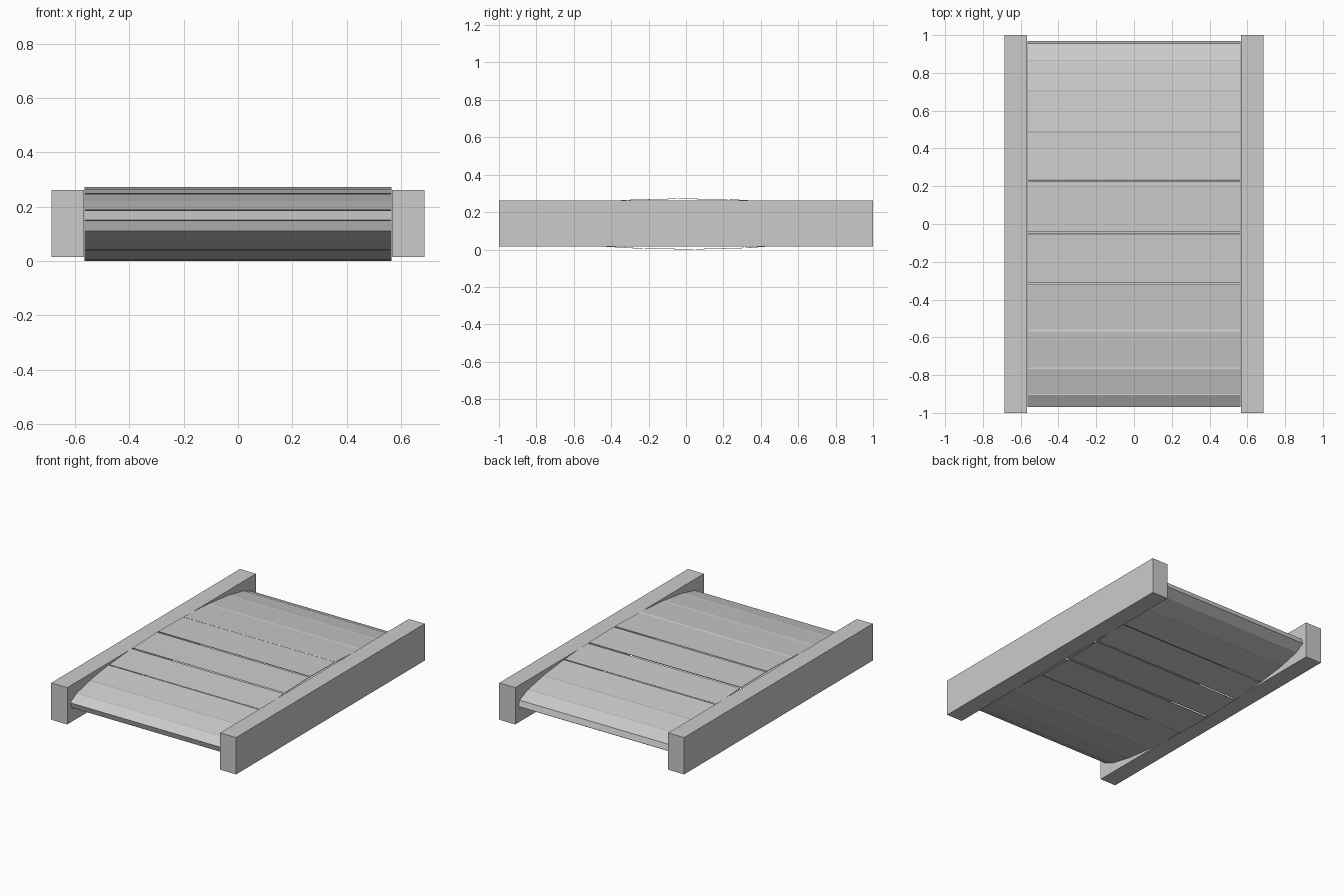
import bpy, bmesh
from math import sin, cos, radians, pi

if "Cube" in bpy.data.objects:
    bpy.data.objects.remove(bpy.data.objects["Cube"])

CZ = 0.1365      # height of the belt centre
RY, RZ = 0.973, 0.1365   # belt ellipse half sizes
COUNT = 22       # slats around the loop


def box(bm, corners_low_high):
    (x0, y0, z0), (x1, y1, z1) = corners_low_high
    made = bmesh.ops.create_cube(bm, size=1)["verts"]
    for v in made:
        v.co.x = x0 if v.co.x < 0 else x1
        v.co.y = y0 if v.co.y < 0 else y1
        v.co.z = z0 if v.co.z < 0 else z1
    return made


def finish(name, bm):
    bmesh.ops.recalc_face_normals(bm, faces=bm.faces)
    mesh = bpy.data.meshes.new(name)
    bm.to_mesh(mesh)
    bm.free()
    obj = bpy.data.objects.new(name, mesh)
    bpy.context.collection.objects.link(obj)
    return obj


# side rails
for name, s in (("left_rail", -1), ("right_rail", 1)):
    bm = bmesh.new()
    xs = sorted((s * 0.567, s * 0.686))
    box(bm, ((xs[0], -1, 0.015), (xs[1], 1, 0.262)))
    finish(name, bm)

# flat slats set round a circle, then squashed to the belt ellipse
step = 2 * pi / COUNT
half = step / 2 - radians(0.35)
for i in range(COUNT):
    mid = radians(92.7) + (i + 0.5) * step
    bm = bmesh.new()
    for v in box(bm, ((-0.565, -1, -1), (0.565, 1, 1))):
        r = 1.0 if v.co.z > 0 else 0.98
        a = mid + v.co.y * half
        v.co.y = RY * r * cos(a)
        v.co.z = CZ + RZ * r * sin(a)
    finish(f"slat_{i + 1:02d}", bm)
